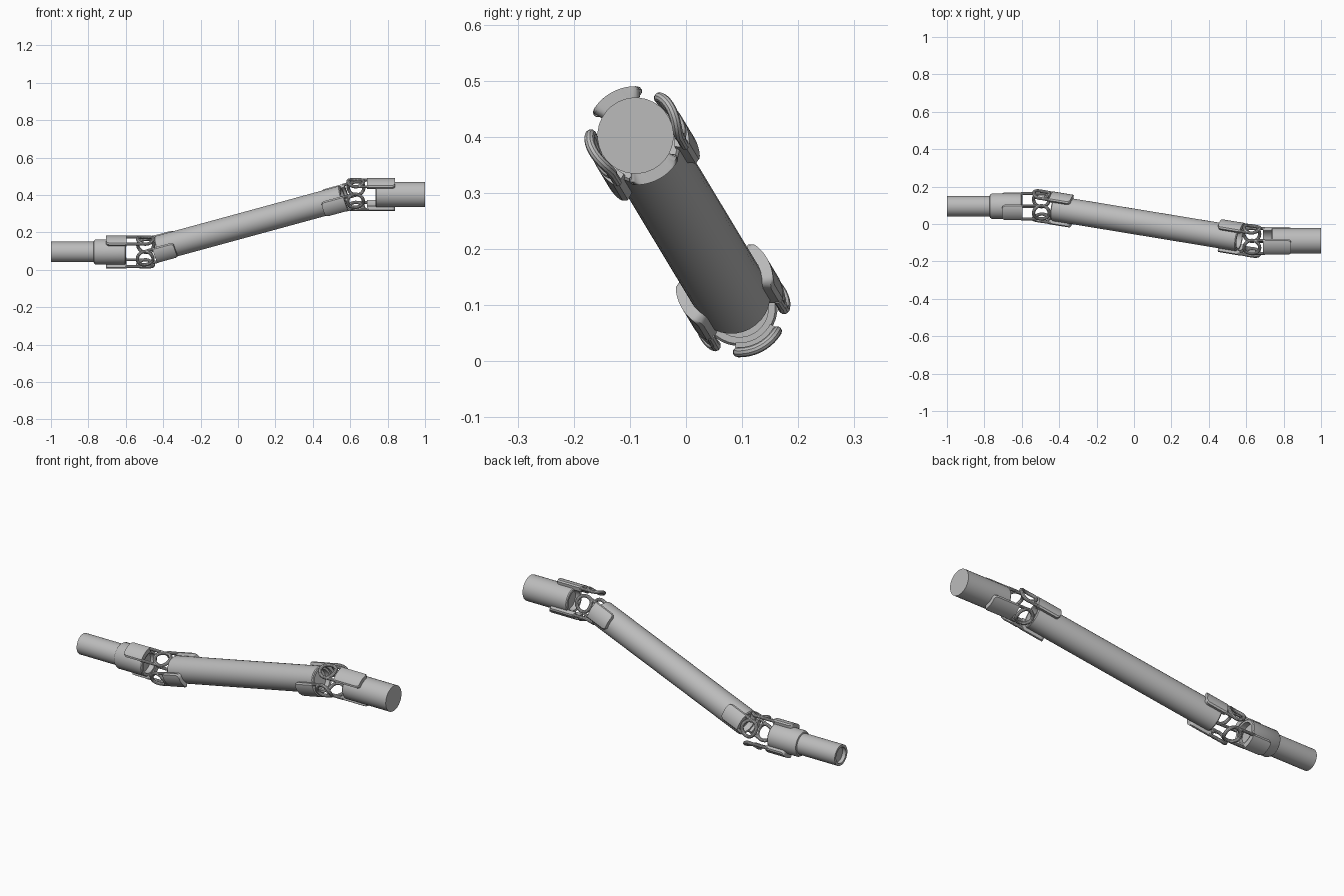
import bpy, bmesh, math
from mathutils import Vector, Matrix

cube = bpy.data.objects.get("Cube")
if cube:
    bpy.data.objects.remove(cube)

steel = bpy.data.materials.new("grey steel")
steel.use_nodes = True
GREY = (0.5, 0.5, 0.5, 1)
steel.diffuse_color = GREY
steel.node_tree.nodes["Principled BSDF"].inputs["Base Color"].default_value = GREY


def finish(bm, name, frame):
    bmesh.ops.recalc_face_normals(bm, faces=bm.faces)
    mesh = bpy.data.meshes.new(name)
    bm.to_mesh(mesh)
    bm.free()
    mesh.materials.append(steel)
    obj = bpy.data.objects.new(name, mesh)
    bpy.context.collection.objects.link(obj)
    obj.matrix_world = frame
    bpy.ops.object.select_all(action='DESELECT')
    obj.select_set(True)
    bpy.context.view_layer.objects.active = obj
    bpy.ops.object.shade_smooth_by_angle(angle=math.radians(35))
    return obj


def skin(bm, rings, closed=False):
    """Bridge rings of points into a capped or closed surface."""
    loops = [[bm.verts.new(p) for p in ring] for ring in rings]
    n = len(loops[0])
    pairs = list(zip(loops, loops[1:])) + ([(loops[-1], loops[0])] if closed else [])
    for a, b in pairs:
        for i in range(n):
            j = (i + 1) % n
            bm.faces.new((a[i], a[j], b[j], b[i]))
    if not closed:
        bm.faces.new(loops[0])
        bm.faces.new(loops[-1])


def lathe(name, profile, frame, sides=32):
    """Turn a (radius, distance) profile about the local z axis."""
    bm = bmesh.new()
    turn = [math.tau * i / sides for i in range(sides)]
    skin(bm, [[(r * math.cos(t), r * math.sin(t), z) for t in turn] for r, z in profile])
    return finish(bm, name, frame)


def wrap(radius, across, z):
    """Bend a flat point round the shaft, on the +x side."""
    a = across / 0.08
    return (radius * math.cos(a), radius * math.sin(a), z)


def pad(name, frame, start, end, half=0.048, corner=0.018):
    """Raised curved plate with rounded corners at its far end."""
    def half_width(z):
        d = max(0, z - (end - corner))
        return half - corner + math.sqrt(max(0, corner ** 2 - d ** 2))
    zs = [start, start + 0.02, end - corner]
    zs += [end - corner + corner * math.sin(k * math.pi / 12) for k in range(1, 7)]
    bm = bmesh.new()
    rows = []
    for z in zs:
        w = half_width(z)
        s = [w * (i / 6 - 1) for i in range(13)]
        # the outside edge is eased so that the plate looks cast
        outer = [wrap(0.088 if abs(t) < w * 0.9 else 0.083, t, z) for t in s]
        inner = [wrap(0.062, t, z) for t in reversed(s)]
        rows.append(outer + inner)
    skin(bm, rows)
    return finish(bm, name, frame)


def rod(name, frame, points, radius, closed=False):
    """Round bar swept along a path given as (across, z) pairs."""
    path = [Vector(wrap(0.079, s, z)) for s, z in points]
    n = len(path)
    rings = []
    for i, p in enumerate(path):
        ahead = path[(i + 1) % n] if closed else path[min(i + 1, n - 1)]
        behind = path[i - 1] if closed else path[max(i - 1, 0)]
        tangent = (ahead - behind).normalized()
        out = Vector((p.x, p.y, 0)).normalized()
        side = tangent.cross(out).normalized()
        rings.append([p + radius * (math.cos(a) * out + math.sin(a) * side)
                      for a in [math.tau * k / 10 for k in range(10)]])
    bm = bmesh.new()
    skin(bm, rings, closed)
    return finish(bm, name, frame)


def axes(origin, along, arm):
    along = along.normalized()
    x = (arm - along * arm.dot(along)).normalized()
    y = along.cross(x)
    rot = Matrix((x, y, along)).transposed().to_4x4()
    return Matrix.Translation(origin) @ rot


def yoke(name, frame, face, end):
    """Two opposite arms, each a pad, two struts and a bearing ring."""
    for side, angle in (("first", 0), ("second", math.pi)):
        f = frame @ Matrix.Rotation(angle, 4, 'Z')
        pad(f"{name}_{side}_pad", f, face, end)
        circle = [math.tau * k / 32 for k in range(32)]
        rod(f"{name}_{side}_ring", f,
            [(0.042 * math.cos(t), 0.042 * math.sin(t)) for t in circle], 0.009, True)
        for n, s in (("left", 1), ("right", -1)):
            rod(f"{name}_{side}_{n}_strut", f,
                [(s * 0.041, 0.005), (s * 0.042, 0.035), (s * 0.042, face + 0.01)], 0.008)


# joint centres and arm directions
low = Vector((-0.495, 0.095, 0.095))
high = Vector((0.63, -0.09, 0.402))
span = high - low
X = Vector((1, 0, 0))
across_arm = Vector((0, 0.88, 0.47))
upright_arm = Vector((0, -0.47, 0.88))

low_shaft = axes(low, -X, upright_arm)
high_shaft = axes(high, X, upright_arm)
mid_low = axes(low, span, across_arm)
mid_high = axes(high, -span, across_arm)

# middle tube, recessed at both ends
L = span.length
lathe("middle_tube", [(0.052, 0.10), (0.052, 0.07), (0.064, 0.07), (0.068, 0.075),
                      (0.068, L - 0.075), (0.064, L - 0.07), (0.052, L - 0.07),
                      (0.052, L - 0.10)], mid_low)

# slim input shaft with a collar and a shallow bore
lathe("input_shaft", [(0.052, 0.135), (0.052, 0.105), (0.064, 0.105), (0.068, 0.11),
                      (0.068, 0.265), (0.062, 0.275), (0.055, 0.277), (0.055, 0.505),
                      (0.042, 0.505), (0.042, 0.485)], low_shaft)

# thick output shaft with a flat end
lathe("output_shaft", [(0.052, 0.135), (0.052, 0.105), (0.064, 0.105), (0.068, 0.11),
                       (0.068, 0.37)], high_shaft)

yoke("input_yoke", low_shaft, 0.10, 0.21)
yoke("output_yoke", high_shaft, 0.06, 0.21)
yoke("lower_middle_yoke", mid_low, 0.055, 0.17)
yoke("upper_middle_yoke", mid_high, 0.055, 0.18)
